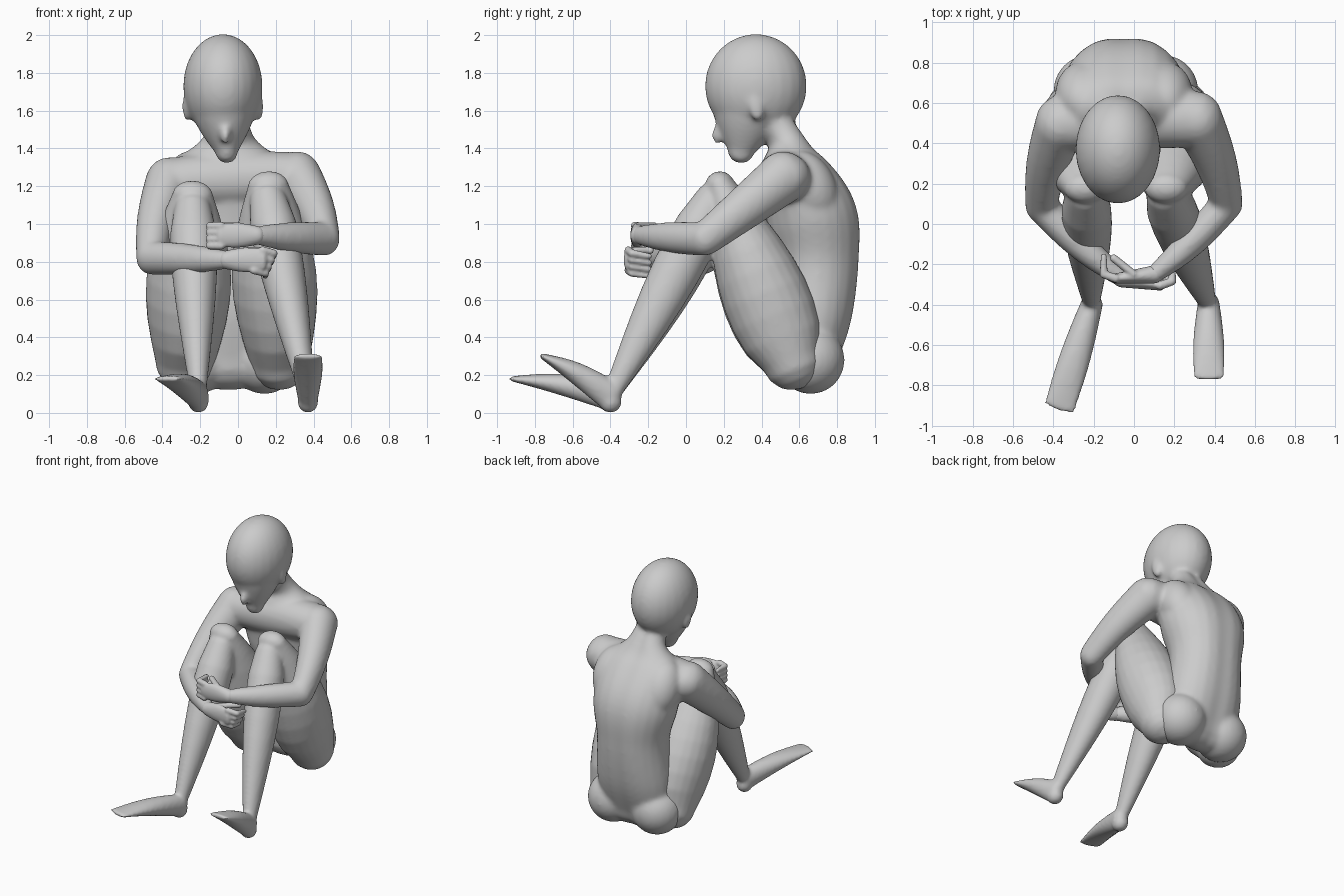
import bpy, bmesh, math
from mathutils import Vector, Matrix

if "Cube" in bpy.data.objects:
    bpy.data.objects.remove(bpy.data.objects["Cube"])

X, Y, Z = Vector((1, 0, 0)), Vector((0, 1, 0)), Vector((0, 0, 1))
SIDES = 24
STEPS = 8

clay = bpy.data.materials.new("grey clay")
clay.use_nodes = True
clay.diffuse_color = (0.6, 0.6, 0.6, 1)
clay.node_tree.nodes["Principled BSDF"].inputs["Base Color"].default_value = clay.diffuse_color


def spline(keys):
    """Smooth rings through keys of (centre, half width, half depth)."""
    rows = [Vector((*centre, width, depth)) for centre, width, depth in keys]
    rows = [rows[0]] + rows + [rows[-1]]
    rings = []
    for a, b, c, d in zip(rows, rows[1:], rows[2:], rows[3:]):
        for i in range(STEPS + 1):
            t = i / STEPS
            p = b + t / 2 * (c - a + t * (2 * a - 5 * b + 4 * c - d + t * (3 * b - a - 3 * c + d)))
            if t < 1 or c is rows[-2]:
                rings.append((Vector(p[:3]), p[3], p[4]))
    return rings


def taper(start, end, bulge=0, peak=1):
    """Radius rule: an even taper with a muscle swelling along the way."""
    return lambda t: start + (end - start) * t + bulge * math.sin(math.pi * t ** peak)


def tube(bm, rings, ref, groove=0):
    """Elliptical loft with rounded ends; ref gives the depth direction."""
    tangents = []
    for i in range(len(rings)):
        before, after = rings[max(i - 1, 0)], rings[min(i + 1, len(rings) - 1)]
        tangents.append((after[0] - before[0]).normalized())

    def cap(ring, direction):
        centre, width, depth = ring
        reach = direction * min(width, depth)
        return [(centre + reach * math.sin(u), width * math.cos(u), depth * math.cos(u))
                for u in (math.pi / 8, math.pi / 4, math.pi / 3, math.pi / 2.2)]

    first, last = cap(rings[0], -tangents[0]), cap(rings[-1], tangents[-1])
    rings = first[::-1] + rings + last
    tangents = [tangents[0]] * len(first) + tangents + [tangents[-1]] * len(last)
    loops = []
    for (centre, width, depth), tangent in zip(rings, tangents):
        back = (ref - tangent * ref.dot(tangent)).normalized()
        side = back.cross(tangent)
        loop = []
        for j in range(SIDES):
            u = math.tau * j / SIDES
            reach = depth * math.sin(u) - groove * max(0, math.sin(u)) ** SIDES
            loop.append(bm.verts.new(centre + side * width * math.cos(u) + back * reach))
        loops.append(loop)
    for lower, upper in zip(loops, loops[1:]):
        for j in range(SIDES):
            bm.faces.new((lower[j - 1], lower[j], upper[j], upper[j - 1]))
    bm.faces.new(loops[0])
    bm.faces.new(loops[-1])


def limb(bm, start, end, width, depth, ref=Z, bow=Vector()):
    """Limb whose half width and half depth follow taper rules; bow bends its middle."""
    steps = [i / STEPS for i in range(STEPS + 1)]
    tube(bm, [(start.lerp(end, t) + bow * math.sin(math.pi * t), width(t), depth(t))
              for t in steps], ref)


def ball(bm, centre, radii, tilt=0):
    placed = Matrix.Translation(centre) @ Matrix.Rotation(tilt, 4, 'X') @ Matrix.Diagonal((*radii, 1))
    bmesh.ops.create_uvsphere(bm, u_segments=SIDES, v_segments=SIDES, radius=1, matrix=placed)


def finish(bm, name, voxel, rounds):
    """Fuse the overlapping parts into one smooth skin."""
    bmesh.ops.recalc_face_normals(bm, faces=bm.faces)
    mesh = bpy.data.meshes.new(name)
    bm.to_mesh(mesh)
    bm.free()
    mesh.materials.append(clay)
    part = bpy.data.objects.new(name, mesh)
    bpy.context.collection.objects.link(part)
    fuse = part.modifiers.new("fuse", 'REMESH')
    fuse.mode, fuse.voxel_size, fuse.use_smooth_shade = 'VOXEL', voxel, True
    soften = part.modifiers.new("soften", 'SMOOTH')
    soften.factor, soften.iterations = 0.5, rounds


def add_head(bm):
    """Cranium, tapering face, nose and ears."""
    middle = Vector((-.08, .37, 1.73))
    ball(bm, middle, (.21, .27, .275))
    brow, chin = Vector((-.08, .34, 1.67)), Vector((-.06, .29, 1.38))
    limb(bm, brow, chin, taper(.19, .06, .02), taper(.22, .07, .02), Y)
    ball(bm, brow.lerp(chin, .65) - Y * .13, (.03, .04, .06), -.3)
    for side in (-1, 1):
        ball(bm, middle + X * side * .19 - Z * .11, (.025, .04, .08), .2)


def add_arm(bm, shoulder, elbow, wrist):
    out = X * math.copysign(.02, shoulder.x)
    limb(bm, shoulder, elbow, taper(.13, .08), taper(.14, .09), bow=out)
    limb(bm, elbow, wrist, taper(.08, .045, .01), taper(.09, .05, .01), bow=-Y * .02)


def make_hand(name, wrist, outward, slant):
    """Palm, thumb and four fingers curled back towards the body."""
    bm = bmesh.new()
    knuckles = wrist + outward * .19 - Y * (.02 + slant)
    limb(bm, wrist, knuckles, taper(.045, .025), taper(.05, .06, .01))
    thumb = wrist + outward * .1 + Z * .05
    limb(bm, thumb, thumb + outward * .1 + Y * .08, taper(.02, .02), taper(.02, .02))
    for i in range(4):
        base = knuckles + Z * (.05 - i * .035) - outward * slant * i
        middle = base + outward * .06 + Y * .02 - Z * slant
        tip = middle + Y * .09 - Z * slant
        limb(bm, base, middle, taper(.022, .02), taper(.022, .02))
        limb(bm, middle, tip, taper(.02, .015), taper(.02, .015))
    finish(bm, name, .008, 2)


def make_leg(name, hip, knee, ankle, toes):
    bm = bmesh.new()
    limb(bm, hip, knee, taper(.16, .11, .09), taper(.16, .08, .1, .75), Y)
    shin_top = knee - Y * .04 - Z * .08
    limb(bm, shin_top, ankle, taper(.1, .04, .04, .6), taper(.1, .045, .05, .7), Y)
    # Foot: flat toes, high instep and a rounded heel
    limb(bm, ankle, toes, taper(.055, .08, .01), taper(.08, .015, .01), bow=Z * .015)
    ball(bm, ankle - Z * .03, (.055, .06, .06))
    finish(bm, name, .012, 8)


# Body: torso with spine groove, shoulder blades, buttocks, head and arms
body = bmesh.new()
profile = [(.66, .27, .27, .15), (.68, .5, .28, .21), (.7, .8, .26, .23), (.67, 1.05, .31, .25),
           (.57, 1.3, .3, .18), (.53, 1.45, .14, .1), (.43, 1.6, .1, .1)]
torso = [(Vector((-.05, y, z)), width, depth) for y, z, width, depth in profile]
tube(body, spline(torso), Y, groove=.02)
for side in (-1, 1):
    ball(body, X * (side * .18 - .04) + Y * .66 + Z * .28, (.18, .18, .18))
    ball(body, X * (side * .2 - .05) + Y * .65 + Z * 1.2, (.14, .14, .2), .5)
add_head(body)

left_shoulder, right_shoulder = Vector((.31, .52, 1.25)), Vector((-.36, .5, 1.22))
left_wrist, right_wrist = Vector((.1, -.25, .94)), Vector((-.06, -.27, .81))
limb(body, right_shoulder, left_shoulder, taper(.14, .14), taper(.13, .13, .02))
add_arm(body, left_shoulder, Vector((.46, .1, .92)), left_wrist)
add_arm(body, right_shoulder, Vector((-.46, .09, .82)), right_wrist)
finish(body, "body_with_head_and_arms", .014, 12)

make_hand("left_hand", left_wrist, -X, 0)
make_hand("right_hand", right_wrist, X, .015)

# Legs: thigh, shin and foot, with the right foot turned out
make_leg("left_leg", Vector((.22, .56, .28)), Vector((.16, .18, 1.2)),
         Vector((.37, -.4, .09)), Vector((.37, -.76, .3)))
make_leg("right_leg", Vector((-.28, .56, .28)), Vector((-.24, .18, 1.15)),
         Vector((-.21, -.4, .09)), Vector((-.37, -.91, .18)))
